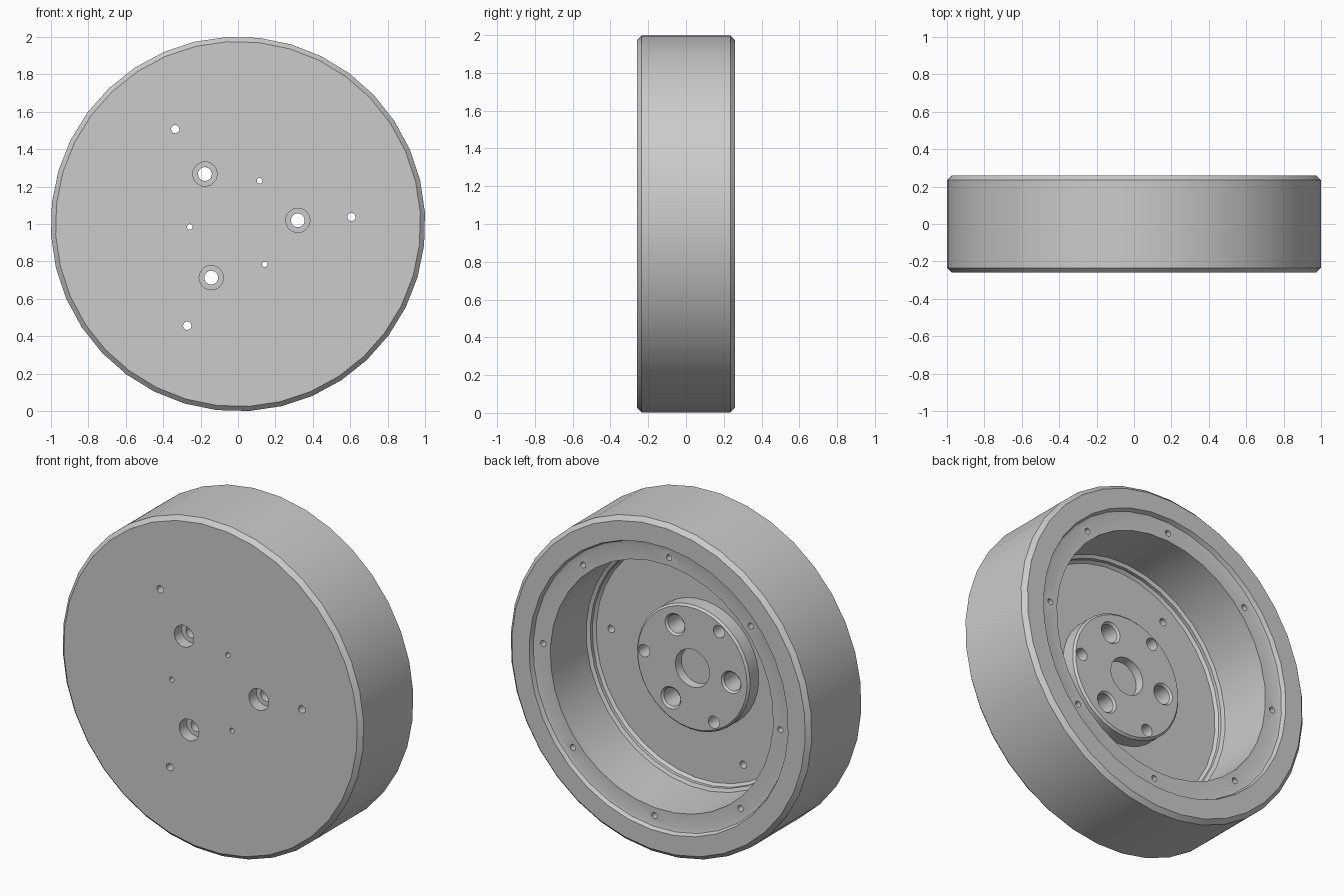
import bpy, bmesh, math

cube = bpy.data.objects.get("Cube")
if cube:
    bpy.data.objects.remove(cube, do_unlink=True)

TURN = math.radians(3.5)   # whole wheel is turned slightly about its axle
FRONT, BACK, FLOOR, BOSS = -0.26, 0.26, -0.155, -0.06

grey = bpy.data.materials.new("light grey")
grey.use_nodes = True
COLOUR = (0.6, 0.6, 0.6, 1)
grey.diffuse_color = COLOUR
grey.node_tree.nodes["Principled BSDF"].inputs["Base Color"].default_value = COLOUR


def revolve(bm, profile, sides, cx=0.0, cz=0.0):
    """Turn a closed (radius, y) profile about an axis parallel to y."""
    rings = []
    for r, y in profile:
        if r == 0:
            rings.append([bm.verts.new((cx, y, cz))] * sides)
        else:
            angles = [TURN + math.tau * i / sides for i in range(sides)]
            rings.append([bm.verts.new((cx + r * math.cos(a), y, cz + r * math.sin(a)))
                          for a in angles])
    for k, ring in enumerate(rings):
        nxt = rings[(k + 1) % len(rings)]
        for i in range(sides):
            j = (i + 1) % sides
            corners = list(dict.fromkeys([ring[i], ring[j], nxt[j], nxt[i]]))
            if len(corners) > 2:
                bm.faces.new(corners)


def make_object(name, bm):
    bmesh.ops.recalc_face_normals(bm, faces=bm.faces)
    mesh = bpy.data.meshes.new(name)
    bm.to_mesh(mesh)
    bm.free()
    mesh.materials.append(grey)
    obj = bpy.data.objects.new(name, mesh)
    obj.location.z = 1
    bpy.context.collection.objects.link(obj)
    return obj


def activate(obj):
    bpy.ops.object.select_all(action="DESELECT")
    obj.select_set(True)
    bpy.context.view_layer.objects.active = obj


def hole_circle(bm, profile, radius, count, offset=0.0, sides=20):
    """Cutters evenly spaced around the axle."""
    for k in range(count):
        a = TURN + math.radians(offset) + math.tau * k / count
        revolve(bm, profile, sides, radius * math.cos(a), radius * math.sin(a))


# Tyre band with chamfered edges
bm = bmesh.new()
revolve(bm, [(0.9, FRONT), (0.975, FRONT), (1, FRONT + 0.025),
             (1, BACK - 0.025), (0.975, BACK), (0.9, BACK)], 36)
tyre = make_object("tyre_band", bm)

# Wheel cup: front disc, rim with recessed ledge, stepped floor edge, hub boss
bm = bmesh.new()
revolve(bm, [(0, FRONT), (0.9, FRONT), (0.9, BACK),
             (0.86, BACK), (0.85, 0.235), (0.83, 0.23),
             (0.74, 0.23), (0.74, -0.11), (0.72, -0.12), (0.72, -0.14), (0.705, FLOOR),
             (0.375, FLOOR), (0.375, BOSS - 0.012), (0.363, BOSS),
             (0.113, BOSS), (0.108, BOSS - 0.05), (0, BOSS - 0.05)], 36)
wheel = make_object("wheel_cup", bm)

# Hole cutters
bm = bmesh.new()
out_front, out_back = FRONT - 0.05, BOSS + 0.05
# counterbored bolt holes
hole_circle(bm, [(0, out_front), (0.065, out_front), (0.065, FRONT + 0.07),
                 (0.037, FRONT + 0.07), (0.037, out_back), (0, out_back)], 0.32, 3)
# blind hub sockets ending in pin holes
hole_circle(bm, [(0, out_front), (0.015, out_front), (0.015, -0.19), (0.055, -0.19),
                 (0.055, BOSS - 0.012), (0.066, BOSS), (0.066, out_back), (0, out_back)],
            0.258, 3, 60)
# through holes in the floor
hole_circle(bm, [(0, out_front), (0.022, out_front), (0.022, out_back), (0, out_back)],
            0.607, 3)
# screw holes in the rim ledge
hole_circle(bm, [(0, 0.12), (0.018, 0.12), (0.018, 0.3), (0, 0.3)], 0.788, 8, sides=12)
cutter = make_object("hole_cutter", bm)
cutter.hide_render = True

activate(wheel)
cut = wheel.modifiers.new("holes", "BOOLEAN")
cut.operation = "DIFFERENCE"
cut.solver = "EXACT"
cut.object = cutter
bpy.ops.object.modifier_apply(modifier=cut.name)
bpy.data.objects.remove(cutter, do_unlink=True)

for obj in (tyre, wheel):
    activate(obj)
    bpy.ops.object.shade_smooth_by_angle(angle=math.radians(25))
